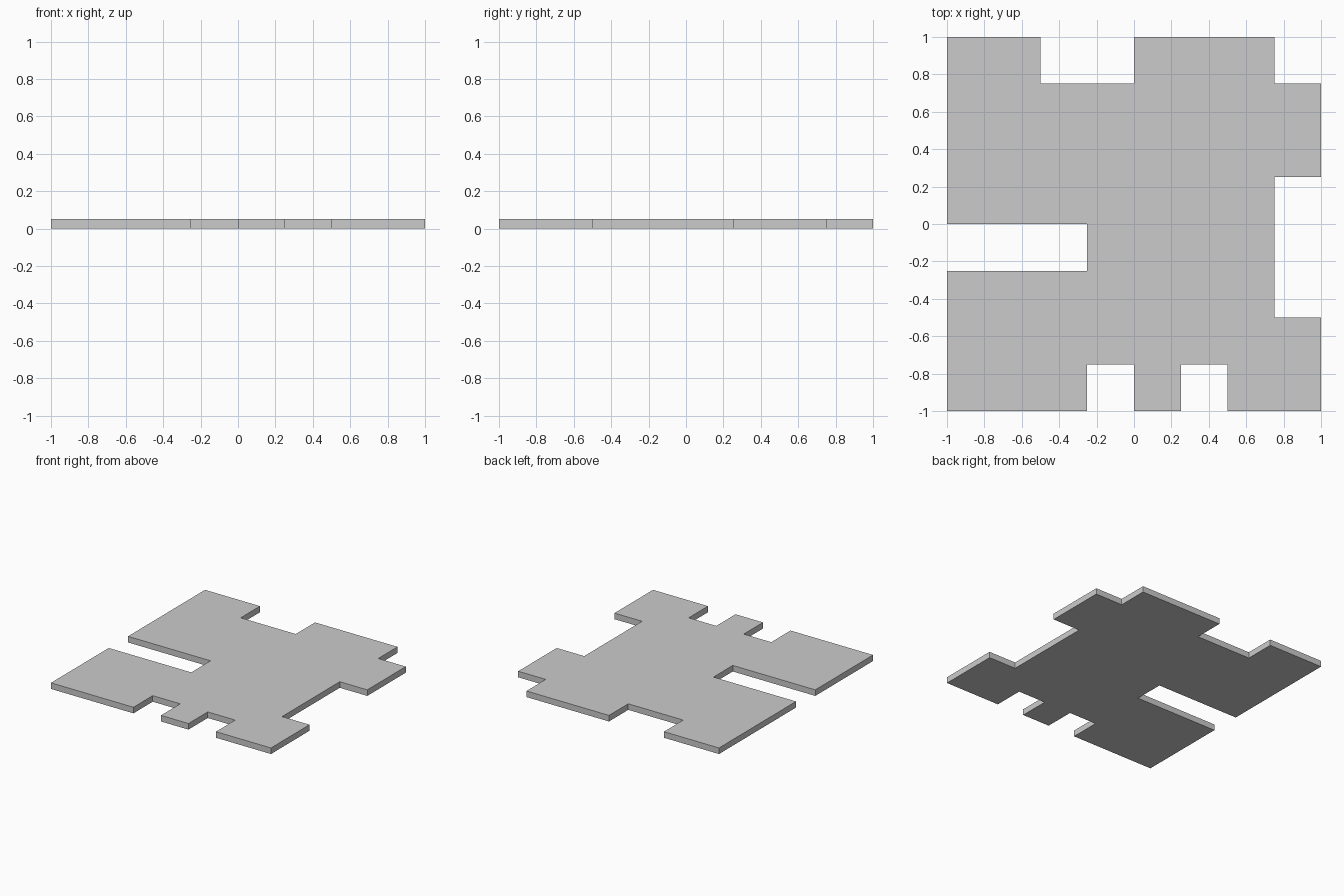
import bpy, bmesh

if "Cube" in bpy.data.objects:
    bpy.data.objects.remove(bpy.data.objects["Cube"])

THICKNESS = 0.05

# Outline of the notched plate, counter-clockwise from the front left corner
outline = [
    (-1, -1), (-0.25, -1), (-0.25, -0.75), (0, -0.75), (0, -1), (0.25, -1),
    (0.25, -0.75), (0.5, -0.75), (0.5, -1), (1, -1),          # front edge
    (1, -0.5), (0.75, -0.5), (0.75, 0.25), (1, 0.25),
    (1, 0.75), (0.75, 0.75), (0.75, 1),                       # right edge
    (0, 1), (0, 0.75), (-0.5, 0.75), (-0.5, 1), (-1, 1),      # back edge
    (-1, 0), (-0.25, 0), (-0.25, -0.25), (-1, -0.25),         # left slot
]

# Flat plate extruded upward from the outline
bm = bmesh.new()
base = bm.faces.new([bm.verts.new((x, y, 0)) for x, y in outline])
top = bmesh.ops.extrude_face_region(bm, geom=[base], use_keep_orig=True)
top_verts = [g for g in top["geom"] if isinstance(g, bmesh.types.BMVert)]
bmesh.ops.translate(bm, verts=top_verts, vec=(0, 0, THICKNESS))
bmesh.ops.recalc_face_normals(bm, faces=bm.faces)
bmesh.ops.triangulate(bm, faces=[f for f in bm.faces if len(f.verts) > 4])

mesh = bpy.data.meshes.new("floor_plate")
bm.to_mesh(mesh)
bm.free()
plate = bpy.data.objects.new("floor_plate", mesh)
bpy.context.collection.objects.link(plate)
